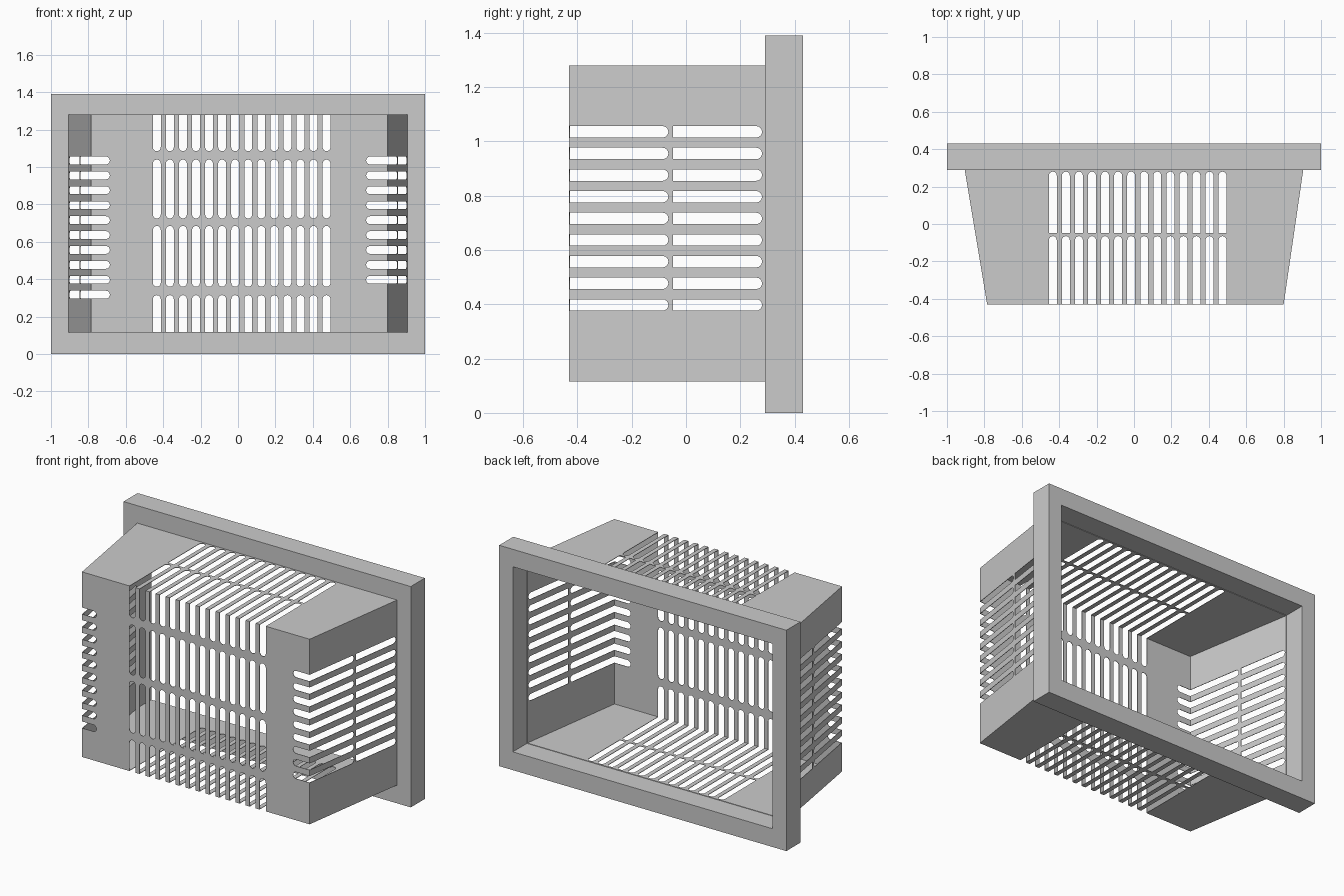
import bpy, bmesh, math

if "Cube" in bpy.data.objects:
    bpy.data.objects.remove(bpy.data.objects["Cube"], do_unlink=True)

grey = bpy.data.materials.new("plain grey")
grey.use_nodes = True
colour = (0.6, 0.6, 0.6, 1)
grey.diffuse_color = colour
grey.node_tree.nodes["Principled BSDF"].inputs["Base Color"].default_value = colour

# Main dimensions
FRONT, RIM, BACK = -0.43, 0.29, 0.43
LOW, HIGH, TOP = 0.115, 1.28, 1.39
MOUTH, LEFT, RIGHT = 0.905, 0.80, -0.785
WALL = 0.003
SLOT = 0.042


def make_object(name, bm):
    bmesh.ops.recalc_face_normals(bm, faces=bm.faces)
    mesh = bpy.data.meshes.new(name)
    bm.to_mesh(mesh)
    bm.free()
    mesh.materials.append(grey)
    obj = bpy.data.objects.new(name, mesh)
    bpy.context.collection.objects.link(obj)
    return obj


def loop(bm, x0, x1, y, z0, z1):
    return [bm.verts.new(p) for p in
            ((x0, y, z0), (x1, y, z0), (x1, y, z1), (x0, y, z1))]


def bridge(bm, a, b):
    for i in range(len(a)):
        j = (i + 1) % len(a)
        bm.faces.new((a[i], a[j], b[j], b[i]))


# Mounting flange: rectangular ring
bm = bmesh.new()
rings = [loop(bm, -1, 1, RIM, 0, TOP),
         loop(bm, -1, 1, BACK, 0, TOP),
         loop(bm, -MOUTH, MOUTH, BACK, LOW, HIGH),
         loop(bm, -MOUTH, MOUTH, RIM, LOW, HIGH)]
for i in range(4):
    bridge(bm, rings[i], rings[(i + 1) % 4])
make_object("mounting_flange", bm)

# Tapered basket: thin shell, open at the back
bm = bmesh.new()
w = WALL
outer = [loop(bm, -MOUTH, MOUTH, RIM, LOW, HIGH),
         loop(bm, RIGHT, LEFT, FRONT, LOW, HIGH)]
inner = [loop(bm, w - MOUTH, MOUTH - w, RIM, LOW + w, HIGH - w),
         loop(bm, RIGHT + w, LEFT - w, FRONT + w, LOW + w, HIGH - w)]
bridge(bm, *outer)
bridge(bm, *inner)
bridge(bm, outer[0], inner[0])
bm.faces.new(outer[1])
bm.faces.new(inner[1])
basket = make_object("vent_basket", bm)


def slot_profile(start, end, round_start, round_end):
    """Slot outline along u, centred on v = 0."""
    r = SLOT / 2
    points = []
    for tip, sign, rounded in ((end, 1, round_end), (start, -1, round_start)):
        if rounded:
            for k in range(9):
                a = -math.pi / 2 + math.pi * k / 8
                points.append((tip + sign * (r * math.cos(a) - r),
                               sign * r * math.sin(a)))
        else:
            points += [(tip, -sign * r), (tip, sign * r)]
    return points


def add_cutter(bm, profile, place, d0, d1):
    a = [bm.verts.new(place(u, v, d0)) for u, v in profile]
    b = [bm.verts.new(place(u, v, d1)) for u, v in profile]
    bridge(bm, a, b)
    bm.faces.new(a)
    bm.faces.new(b)


def cut(bm):
    cutter = make_object("slot_cutter", bm)
    cutter.hide_render = True
    mod = basket.modifiers.new("slots", 'BOOLEAN')
    mod.operation, mod.solver, mod.object = 'DIFFERENCE', 'EXACT', cutter
    bpy.context.view_layer.objects.active = basket
    bpy.ops.object.modifier_apply(modifier=mod.name)
    bpy.data.objects.remove(cutter, do_unlink=True)


columns = [-0.434 + 0.0698 * i for i in range(14)]
sides = [(1, LEFT, [1.035 - 0.0797 * i for i in range(9)]),
         (-1, RIGHT, [1.035 - 0.0797 * i for i in range(10)])]
# The left row near the right edge of the front is one slot shorter
depth_slots = [slot_profile(FRONT - 0.1, -0.065, False, True),
               slot_profile(-0.048, 0.28, False, True)]

# Front slots: upright rows, and short side rows that wrap the corners
bm = bmesh.new()
front_slots = [slot_profile(1.085, HIGH + 0.1, True, False),
               slot_profile(0.725, 1.04, True, True),
               slot_profile(0.36, 0.685, True, True),
               slot_profile(LOW - 0.1, 0.315, False, True)]
for x in columns:
    for p in front_slots:
        add_cutter(bm, p, lambda u, v, d: (x + v, d, u), FRONT - 0.02, FRONT + 0.02)
for s, edge, heights in sides:
    p = slot_profile(0.685, abs(edge) + 0.05, True, False)
    for z in heights:
        add_cutter(bm, p, lambda u, v, d: (s * u, d, z + v), FRONT - 0.02, FRONT + 0.02)
cut(bm)

# Top and bottom slots
bm = bmesh.new()
for x in columns:
    for p in depth_slots:
        for level in (LOW, HIGH):
            add_cutter(bm, p, lambda u, v, d: (x + v, u, d), level - 0.02, level + 0.02)
cut(bm)

# Side slots
bm = bmesh.new()
for s, edge, heights in sides:
    for z in heights:
        for p in depth_slots:
            add_cutter(bm, p, lambda u, v, d: (s * d, u, z + v), 0.72, 1.0)
cut(bm)
